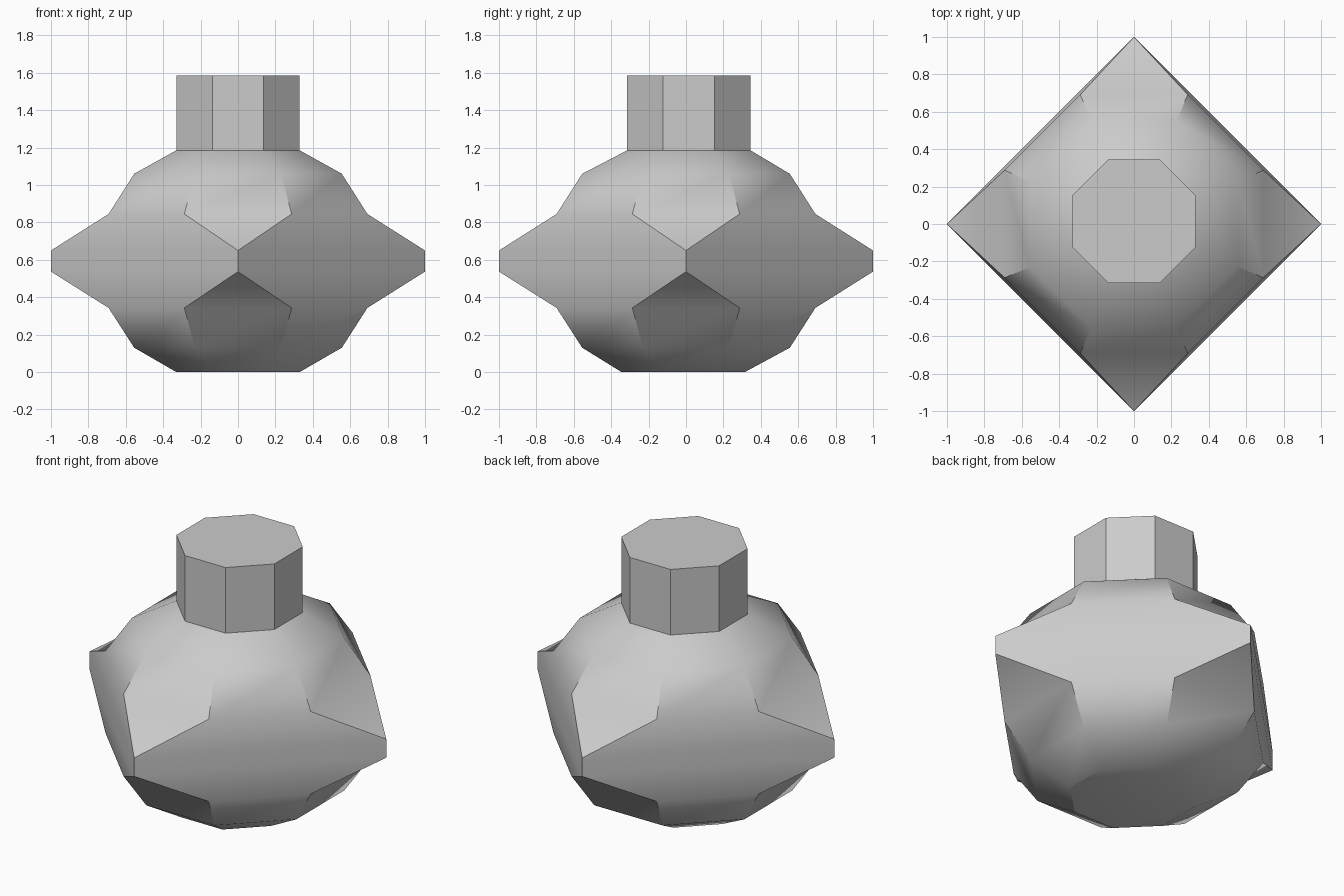
import bpy, bmesh, math

cube = bpy.data.objects.get("Cube")
if cube:
    bpy.data.objects.remove(cube, do_unlink=True)

grey = bpy.data.materials.new("light_grey")
grey.use_nodes = True
colour = (0.6, 0.6, 0.6, 1)
grey.diffuse_color = colour
grey.node_tree.nodes["Principled BSDF"].inputs["Base Color"].default_value = colour


def ring(bm, reach, half_side, z, y):
    """Eight-point ring; a zero half_side folds it into a diamond."""
    a, b = reach, half_side
    corners = []
    for turn in range(4):
        c, s = round(math.cos(turn * math.pi / 2)), round(math.sin(turn * math.pi / 2))
        corners += [(c * a - s * t, s * a + c * t) for t in (-b, b)]
    return [bm.verts.new((px, py + y, z)) for px, py in corners]


def loft(name, sections, cap_bottom=False, cap_top=False):
    bm = bmesh.new()
    rings = [ring(bm, *section) for section in sections]
    for low, high in zip(rings, rings[1:]):
        for i in range(8):
            j = (i + 1) % 8
            bm.faces.new((low[i], low[j], high[j], high[i]))
    if cap_bottom:
        bm.faces.new(rings[0][::-1])
    if cap_top:
        bm.faces.new(rings[-1])
    bmesh.ops.remove_doubles(bm, verts=bm.verts, dist=0.0001)
    mesh = bpy.data.meshes.new(name)
    bm.to_mesh(mesh)
    bm.free()
    mesh.materials.append(grey)
    obj = bpy.data.objects.new(name, mesh)
    bpy.context.collection.objects.link(obj)
    bpy.ops.object.select_all(action="DESELECT")
    obj.select_set(True)
    bpy.context.view_layer.objects.active = obj
    bpy.ops.object.shade_smooth_by_angle(angle=math.radians(30))
    return obj


# Body: octagonal rings widening to a diamond belt (reach, half side, z, y shift)
SHIFT = 0.015
loft("body", [
    (0.33, 0.137, 0.0, -SHIFT),
    (0.555, 0.23, 0.13, 0),
    (0.692, 0.287, 0.343, 0),
    (1.0, 0, 0.537, 0),
    (1.0, 0, 0.65, 0),
    (0.692, 0.287, 0.845, 0),
    (0.555, 0.23, 1.06, 0),
    (0.33, 0.137, 1.185, SHIFT),
], cap_bottom=True)

# Neck: straight octagonal prism
loft("neck", [
    (0.33, 0.137, 1.185, SHIFT),
    (0.33, 0.137, 1.585, SHIFT),
], cap_top=True)
